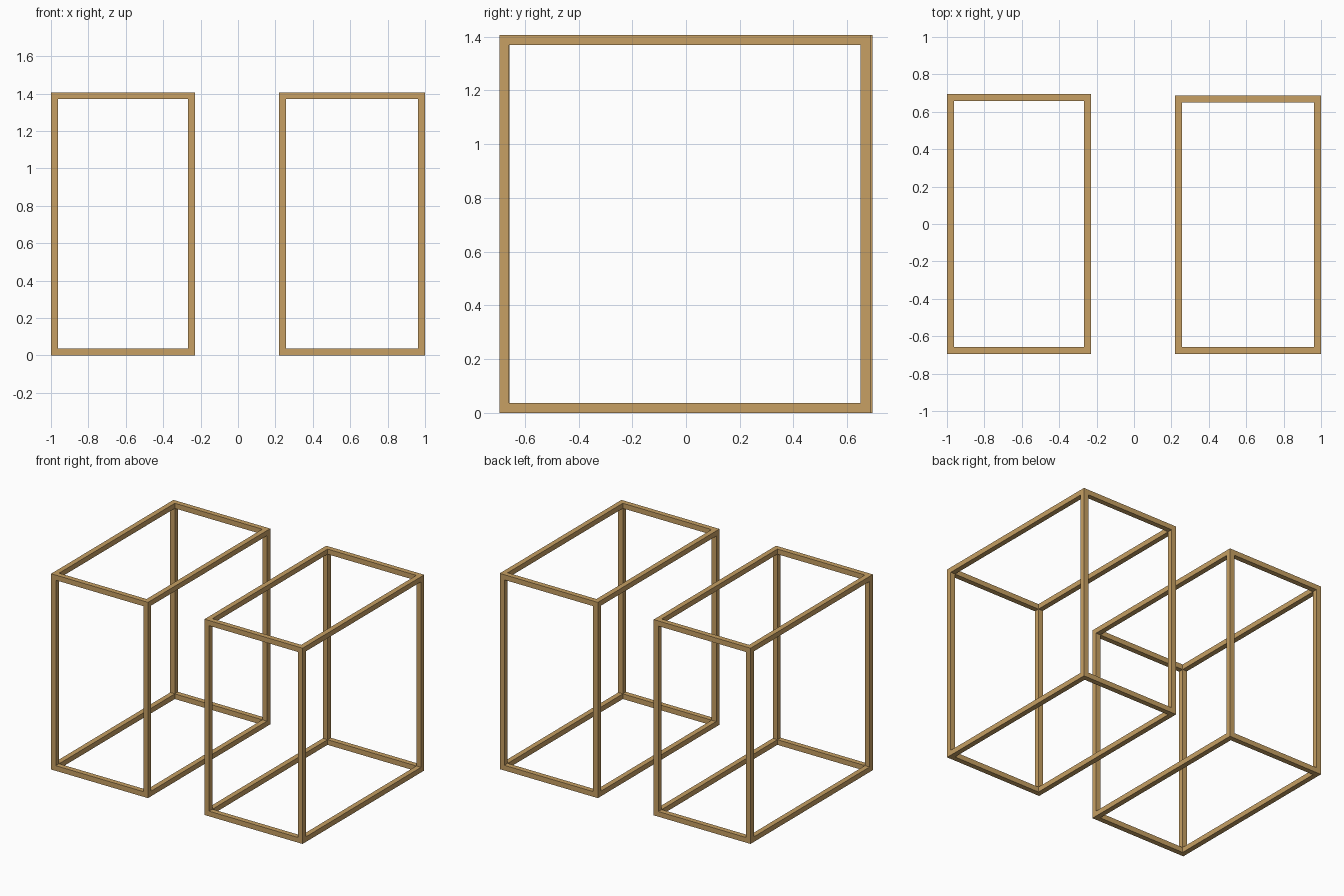
import bpy
import bmesh
from mathutils import Matrix, Vector

cube = bpy.data.objects.get("Cube")
if cube:
    bpy.data.objects.remove(cube, do_unlink=True)

BAR = 0.037      # square bar thickness
HEIGHT = 1.407

wood = bpy.data.materials.new("tan wood")
wood.use_nodes = True
tan = (0.57, 0.35, 0.125, 1)
wood.diffuse_color = tan
wood.node_tree.nodes["Principled BSDF"].inputs["Base Color"].default_value = tan


def add_bar(bm, low, high):
    """Add a box between two opposite corners."""
    low, high = Vector(low), Vector(high)
    size = Matrix.Diagonal((high - low).to_4d())
    bmesh.ops.create_cube(bm, size=1, matrix=Matrix.Translation((low + high) / 2) @ size)


def finish(name, bm):
    mesh = bpy.data.meshes.new(name)
    bm.to_mesh(mesh)
    bm.free()
    mesh.materials.append(wood)
    bpy.context.collection.objects.link(bpy.data.objects.new(name, mesh))


def build_frame(side, x0, x1, y0, y1):
    """Open box frame: four posts with butted rails between them."""
    xs, ys, zs = (x0, x1 - BAR), (y0, y1 - BAR), (0, HEIGHT - BAR)

    # Corner posts
    posts = bmesh.new()
    for x in xs:
        for y in ys:
            add_bar(posts, (x, y, 0), (x + BAR, y + BAR, HEIGHT))
    finish(side + "_frame_posts", posts)

    # Top and bottom rails
    for label, z in zip(("bottom", "top"), zs):
        rails = bmesh.new()
        for y in ys:
            add_bar(rails, (x0 + BAR, y, z), (x1 - BAR, y + BAR, z + BAR))
        for x in xs:
            add_bar(rails, (x, y0 + BAR, z), (x + BAR, y1 - BAR, z + BAR))
        finish(side + "_frame_" + label + "_rails", rails)


build_frame("right", -1.0, -0.23, -0.694, 0.695)
build_frame("left", 0.22, 1.0, -0.695, 0.687)
